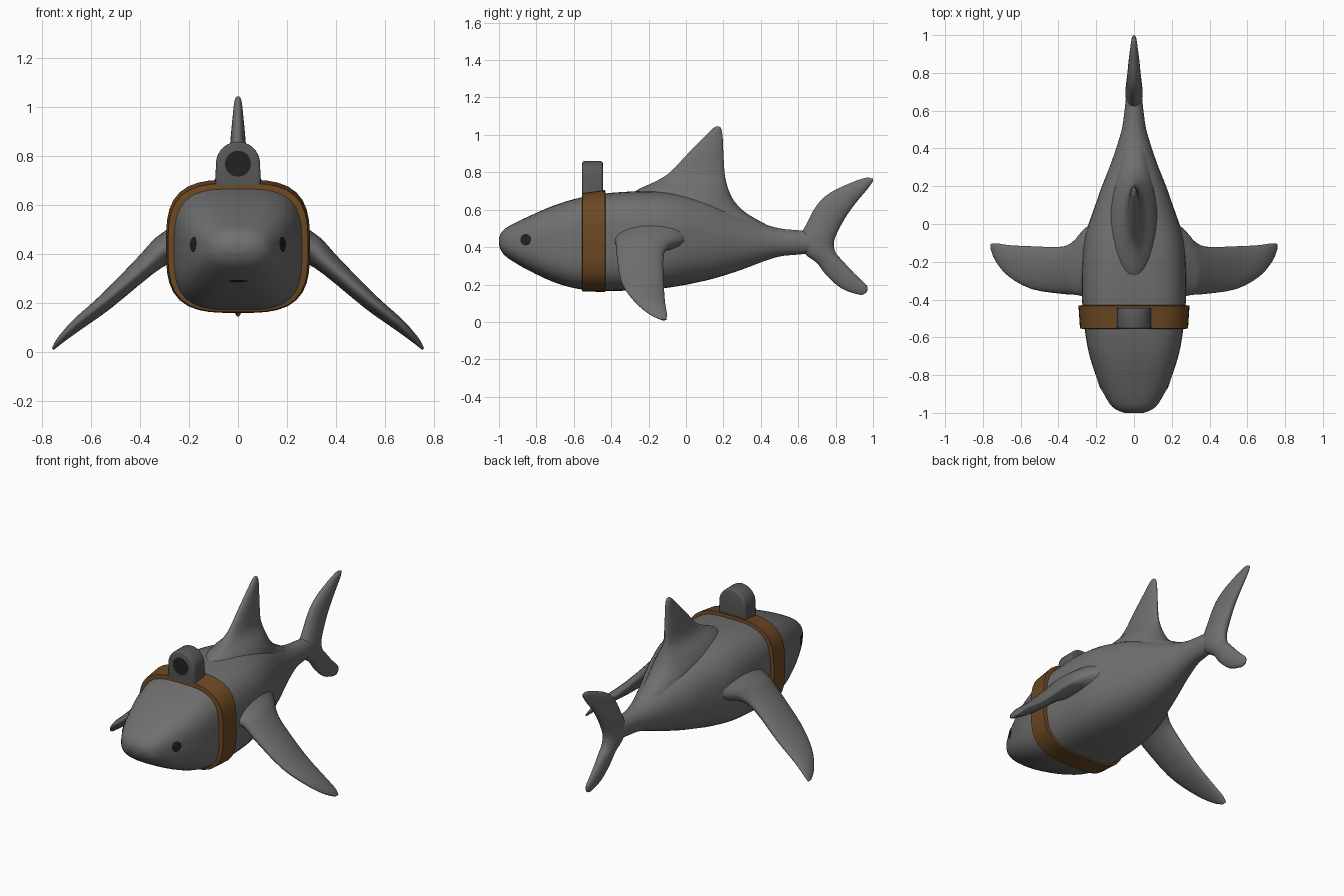
import bpy, bmesh, math
from mathutils import Vector
from mathutils.bvhtree import BVHTree

if "Cube" in bpy.data.objects:
    bpy.data.objects.remove(bpy.data.objects["Cube"])


def material(name, rgb):
    m = bpy.data.materials.new(name)
    m.diffuse_color = (*rgb, 1)
    m.use_nodes = True
    m.node_tree.nodes["Principled BSDF"].inputs["Base Color"].default_value = m.diffuse_color
    return m


GREY = material("shark grey", (0.16, 0.16, 0.16))
BROWN = material("strap brown", (0.15, 0.065, 0.016))
DARK = material("near black", (0.016, 0.016, 0.016))
CASE = material("case grey", (0.10, 0.10, 0.10))


def make(name, bm, mat, angle=40, mirror=False, recalc=True):
    if recalc:
        bmesh.ops.recalc_face_normals(bm, faces=bm.faces)
    me = bpy.data.meshes.new(name)
    bm.to_mesh(me)
    bm.free()
    me.materials.append(mat)
    ob = bpy.data.objects.new(name, me)
    bpy.context.collection.objects.link(ob)
    bpy.ops.object.select_all(action='DESELECT')
    bpy.context.view_layer.objects.active = ob
    ob.select_set(True)
    bpy.ops.object.shade_smooth_by_angle(angle=math.radians(angle))
    if mirror:
        ob.modifiers.new("mirror", 'MIRROR')
        ob.modifiers["mirror"].use_mirror_merge = False
    return ob


def smooth_rows(rows, steps):
    """Catmull-Rom interpolation between section rows."""
    out = []
    for i in range(len(rows) - 1):
        p0, p1 = rows[max(i - 1, 0)], rows[i]
        p2, p3 = rows[i + 1], rows[min(i + 2, len(rows) - 1)]
        for s in range(steps):
            t = s / steps
            out.append([0.5 * (2 * b + (c - a) * t + (2 * a - 5 * b + 4 * c - d) * t * t
                               + (3 * b - a - 3 * c + d) * t ** 3)
                        for a, b, c, d in zip(p0, p1, p2, p3)])
    return out + [list(rows[-1])]


def loft(name, sections, mat, steps=3, sides=32, **kw):
    """Sections: centre, half axis a, half axis b, superellipse power."""
    bm = bmesh.new()
    rings = []
    for s in smooth_rows(sections, steps):
        c, a, b, n = Vector(s[0:3]), Vector(s[3:6]), Vector(s[6:9]), s[9]
        ring = []
        for k in range(sides):
            u = 2 * math.pi * k / sides
            cu, su = math.cos(u), math.sin(u)
            r = (abs(cu) ** n + abs(su) ** n) ** (-1 / n)
            ring.append(bm.verts.new(c + a * cu * r + b * su * r))
        rings.append(ring)
    for r0, r1 in zip(rings, rings[1:]):
        for k in range(sides):
            j = (k + 1) % sides
            bm.faces.new((r0[k], r0[j], r1[j], r1[k]))
    bm.faces.new(rings[0])
    bm.faces.new(rings[-1])
    return make(name, bm, mat, **kw)


def cross(y, zb, zt, hw, n):
    return (0, y, (zb + zt) / 2, hw, 0, 0, 0, 0, (zt - zb) / 2, n)


def blade(lead, trail, thick):
    lead, trail, thick = Vector(lead), Vector(trail), Vector(thick)
    return (*((lead + trail) / 2), *thick, *((trail - lead) / 2), 2)


# body
body = loft("body", [cross(*r) for r in [
    (-1.0, .41, .45, .05, 2.3), (-.985, .375, .48, .09, 2.4), (-.95, .34, .51, .13, 2.6),
    (-.85, .28, .56, .183, 2.9), (-.7, .21, .625, .235, 3.2), (-.55, .172, .668, .262, 3.4),
    (-.4, .166, .69, .275, 3.3), (-.2, .172, .70, .275, 3.0), (-.05, .19, .69, .255, 2.7),
    (.1, .22, .66, .205, 2.4), (.2, .247, .62, .17, 2.2), (.3, .28, .575, .13, 2.1),
    (.4, .318, .53, .095, 2), (.5, .35, .50, .065, 2), (.6, .36, .49, .05, 2),
    (.7, .37, .48, .04, 2)]], GREY, sides=48)

# dorsal fin, flaring into the back
loft("dorsal_fin", [blade((0, y0, z), (0, y1, z), (w, 0, 0)) for z, y0, y1, w in [
    (.52, -.3, .43, .11), (.58, -.32, .325, .13), (.64, -.32, .262, .13), (.70, -.27, .23, .10),
    (.75, -.165, .215, .058), (.80, -.085, .206, .038), (.90, .01, .20, .028),
    (1.0, .11, .195, .018), (1.035, .145, .187, .012), (1.045, .16, .178, .005)]], GREY)

# tail fin, one sweep from the upper tip to the lower tip
loft("tail_fin", [blade((0, *l), (0, *t), (w, 0, 0)) for l, t, w in [
    ((.978, .772), (1.0, .765), .006), ((.95, .768), (.998, .75), .013),
    ((.88, .743), (.97, .71), .02), ((.77, .69), (.915, .645), .03),
    ((.70, .625), (.86, .57), .036), ((.645, .525), (.815, .49), .042),
    ((.60, .43), (.79, .425), .046), ((.64, .36), (.80, .37), .042),
    ((.70, .315), (.83, .335), .036), ((.75, .25), (.88, .28), .03),
    ((.83, .18), (.935, .225), .022), ((.92, .147), (.969, .19), .013),
    ((.95, .147), (.968, .16), .005)]], GREY)

# paired pectoral fins
loft("pectoral_fin", [blade((x, y0, z0), (x, y1, z1), (.66 * t, 0, .75 * t))
                      for x, y0, z0, y1, z1, t in [
    (.19, -.40, .46, .03, .44, .10), (.26, -.385, .43, -.03, .42, .08),
    (.31, -.375, .415, -.085, .405, .06), (.38, -.37, .35, -.12, .355, .046),
    (.54, -.345, .212, -.118, .20, .034), (.66, -.28, .115, -.112, .105, .025),
    (.73, -.20, .045, -.102, .045, .014), (.757, -.135, .012, -.105, .012, .005)]],
    GREY, mirror=True)

# strap around the body
loft("strap", [cross(*r) for r in [
    (-.556, .168, .672, .266, 3.3), (-.553, .163, .69, .286, 3.3),
    (-.433, .160, .705, .294, 3.3), (-.43, .164, .69, .278, 3.3)]],
    BROWN, steps=1, sides=48)

# camera housing: arch profile pushed back
bm = bmesh.new()
prof = [(.094, .67)] + [(.09 * math.cos(math.pi * k / 20), .77 + .09 * math.sin(math.pi * k / 20))
                        for k in range(21)] + [(-.094, .67)]
face = bm.faces.new([bm.verts.new((x, -.555, z)) for x, z in prof])
ext = bmesh.ops.extrude_face_region(bm, geom=[face])
bmesh.ops.translate(bm, vec=(0, .11, 0), verts=[v for v in ext["geom"] if isinstance(v, bmesh.types.BMVert)])
rims = [e for e in bm.edges if abs(e.verts[0].co.y - e.verts[1].co.y) < 1e-4]
bmesh.ops.bevel(bm, geom=rims, offset=.012, segments=3, profile=.5, affect='EDGES')
make("camera_housing", bm, CASE)

# lens
bm = bmesh.new()
bmesh.ops.create_circle(bm, cap_ends=True, segments=32, radius=.053)
for v in bm.verts:
    v.co = Vector((v.co.x, -.557, .77 + v.co.y))
for f in bm.faces:
    f.normal_update()
    if f.normal.y > 0:
        f.normal_flip()
make("lens", bm, DARK, recalc=False)

tree = BVHTree.FromObject(body, bpy.context.evaluated_depsgraph_get())


def decal(name, centre, u, v, ray, mirror):
    """Thin dark patch laid onto the body surface along a ray."""
    bm = bmesh.new()
    centre, u, v, ray = map(Vector, (centre, u, v, ray))

    def vert(r, k):
        a = 2 * math.pi * k / 20
        hit, nor, _, _ = tree.ray_cast(centre + u * r * math.cos(a) + v * r * math.sin(a), ray)
        return bm.verts.new(hit - ray * .004)
    mid = vert(0, 0)
    inner, outer = [[vert(r, k) for k in range(20)] for r in (.5, 1)]
    for k in range(20):
        j = (k + 1) % 20
        bm.faces.new((mid, inner[k], inner[j]))
        bm.faces.new((inner[k], outer[k], outer[j], inner[j]))
    for f in bm.faces:
        f.normal_update()
        if f.normal.dot(ray) > 0:
            f.normal_flip()
    make(name, bm, DARK, mirror=mirror, recalc=False)


# eyes and mouth slit
decal("eye", (1, -.857, .44), (0, .029, 0), (0, 0, .031), (-1, 0, 0), True)
decal("mouth", (0, -2, .29), (.04, 0, 0), (0, 0, .005), (0, 1, 0), False)
